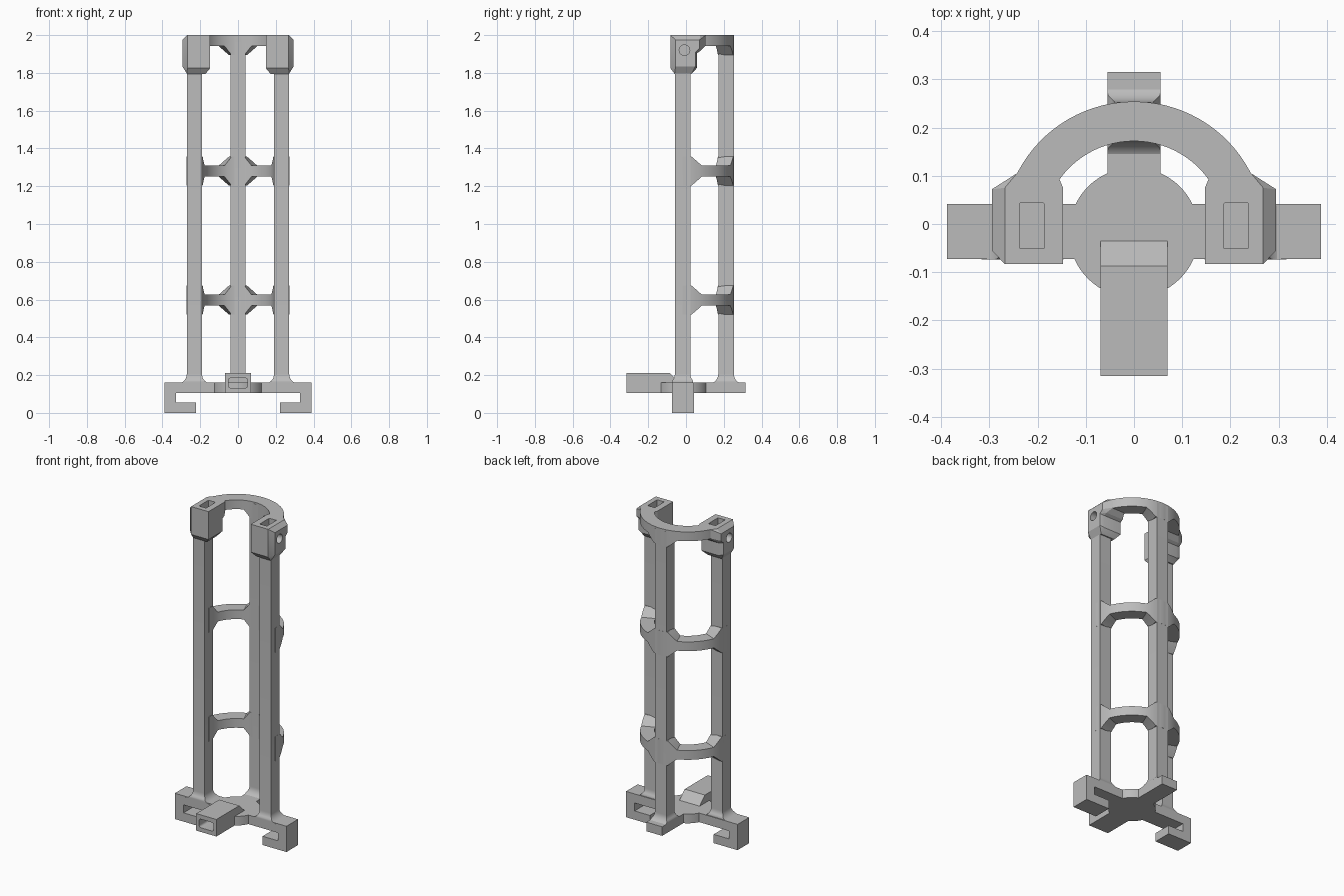
import bpy, bmesh, math
from mathutils import Vector

cube = bpy.data.objects.get("Cube")
if cube:
    bpy.data.objects.remove(cube, do_unlink=True)

grey = bpy.data.materials.new("plain grey")
grey.use_nodes = True
COLOUR = (0.5, 0.5, 0.5, 1)
grey.diffuse_color = COLOUR
grey.node_tree.nodes["Principled BSDF"].inputs["Base Color"].default_value = COLOUR

CY = -0.018              # centre of the round parts in y
R_IN, R_OUT = 0.19, 0.272
PLATE_LOW, PLATE_TOP = 0.105, 0.162


def finish(name, bm):
    bmesh.ops.recalc_face_normals(bm, faces=bm.faces)
    mesh = bpy.data.meshes.new(name)
    bm.to_mesh(mesh)
    bm.free()
    mesh.materials.append(grey)
    obj = bpy.data.objects.new(name, mesh)
    bpy.context.collection.objects.link(obj)
    return obj


def select(obj):
    bpy.ops.object.select_all(action='DESELECT')
    obj.select_set(True)
    bpy.context.view_layer.objects.active = obj


def smooth(obj):
    select(obj)
    bpy.ops.object.shade_smooth_by_angle(angle=math.radians(25))


def boolean(obj, other, operation):
    mod = obj.modifiers.new(operation.lower(), 'BOOLEAN')
    mod.operation, mod.solver, mod.object = operation, 'EXACT', other
    select(obj)
    bpy.ops.object.modifier_apply(modifier=mod.name)
    bpy.data.objects.remove(other, do_unlink=True)


def hull(name, points):
    bm = bmesh.new()
    for p in points:
        bm.verts.new(p)
    bmesh.ops.convex_hull(bm, input=bm.verts)
    bmesh.ops.dissolve_limit(bm, angle_limit=0.01, verts=bm.verts, edges=bm.edges)
    return finish(name, bm)


def box(name, xs, ys, zs):
    return hull(name, [(x, y, z) for x in xs for y in ys for z in zs])


def loft(name, sections):
    """Skin a list of equal-length point loops and cap the ends."""
    bm = bmesh.new()
    loops = [[bm.verts.new(p) for p in s] for s in sections]
    for a, b in zip(loops, loops[1:]):
        for i in range(len(a)):
            j = (i + 1) % len(a)
            bm.faces.new((a[i], a[j], b[j], b[i]))
    bm.faces.new(loops[0])
    bm.faces.new(loops[-1])
    return finish(name, bm)


def extrude(name, outline, y0, y1):
    """Extrude an outline in x and z along y."""
    return loft(name, [[(x, y, z) for x, z in outline] for y in (y0, y1)])


def cylinder(name, radius, start, end, sides=64):
    start, end = Vector(start), Vector(end)
    turn = Vector((0, 0, 1)).rotation_difference(end - start)
    ring = [turn @ Vector((radius * math.cos(a), radius * math.sin(a), 0))
            for a in (math.tau * i / sides for i in range(sides))]
    return loft(name, [[p + c for p in ring] for c in (start, end)])


# Half rings that flare into the posts
def half_ring(name, z, first, top_flat=False):
    sections = []
    keys = {first, 10, 22, 68, 80, 100, 112, 158, 170, 180 - first}
    angles = sorted(a for a in keys | set(range(0, 181, 4)) if first <= a <= 180 - first)
    for deg in angles:
        gap = min(abs(deg - post) for post in (0, 90, 180))
        flare = 0.048 * max(0, min(1, (22 - gap) / 12))
        low, high = z - 0.029 - flare, z + 0.029 + (0 if top_flat else flare)
        c, s = math.cos(math.radians(deg)), math.sin(math.radians(deg))
        sections.append([(r * c, CY + r * s, h) for r, h in
                         ((R_IN, low), (R_OUT, low), (R_OUT, high), (R_IN, high))])
    smooth(loft(name, sections))


half_ring("lower_ring", 0.597, 0)
half_ring("middle_ring", 1.28, 0)
half_ring("top_ring", 1.971, 18, top_flat=True)


# Posts with a curved foot
def post(name, cx, cy, top, spread_x, spread_y):
    sections = []
    for i in range(9):
        t = math.pi / 2 * i / 8
        off = 0.045 * (1 - math.sin(t))
        z = PLATE_TOP - 0.005 + 0.05 * (1 - math.cos(t))
        sections.append((min(off, spread_x), min(off, spread_y), z))
    sections.append((0, 0, top))
    smooth(loft(name, [[(cx + sx * (0.04 + ox), cy + sy * (0.041 + oy), z)
                        for sx, sy in ((-1, -1), (1, -1), (1, 1), (-1, 1))]
                       for ox, oy, z in sections]))


post("back_post", 0, 0.212, 1.99, 0.015, 0.045)
for side, s in (("left", 1), ("right", -1)):
    post(side + "_post", s * 0.231, CY, 1.81, 0.045, 0.015)

# Base plate: disc, back arm and hooked side arms in one piece
base = cylinder("base_plate", 0.135, (0, CY, PLATE_LOW), (0, CY, PLATE_TOP))
boolean(base, box("back_arm", (-0.055, 0.055), (0, 0.315), (PLATE_LOW, PLATE_TOP)), 'UNION')
hook = [(0, PLATE_TOP), (0.388, PLATE_TOP), (0.388, 0), (0.222, 0),
        (0.222, 0.055), (0.328, 0.055), (0.328, PLATE_LOW), (0, PLATE_LOW)]
outline = hook[1:7] + [(-x, z) for x, z in reversed(hook[1:7])]
boolean(base, extrude("side_hooks", outline, -0.073, 0.042), 'UNION')

# Front tongue with a sloped back and a rounded socket
tongue = hull("front_tongue", [(x, y, z) for x in (-0.07, 0.07) for y, z in
              ((-0.315, PLATE_LOW), (-0.315, 0.212), (-0.087, 0.212),
               (-0.035, PLATE_TOP), (-0.035, PLATE_LOW))])
socket = [(sx * 0.037 + 0.013 * math.cos(a), 0.158 + sz * 0.014 + 0.013 * math.sin(a))
          for k, (sx, sz) in enumerate(((1, 1), (-1, 1), (-1, -1), (1, -1)))
          for a in (math.pi / 2 * (k + i / 4) for i in range(5))]
boolean(tongue, extrude("socket_cutter", socket, -0.4, -0.13), 'DIFFERENCE')
boolean(base, tongue, 'UNION')
smooth(base)

# Chamfered clamp blocks with a slot on top and a screw hole outside
for side, s in (("left", 1), ("right", -1)):
    layers = [((0.147, 0.268), (-0.083, 0.057), (1.825, 2.0)),
              ((0.295,), (-0.055, 0.05), (1.835, 1.975)),
              ((0.172, 0.27), (-0.06, 0.03), (1.795,))]
    clamp = hull(side + "_clamp", [(s * x, y, z) for xs, ys, zs in layers
                                   for x in xs for y in ys for z in zs])
    boolean(clamp, box("slot_cutter", (s * 0.187, s * 0.236), (-0.051, 0.044),
                       (1.86, 2.1)), 'DIFFERENCE')
    boolean(clamp, cylinder("hole_cutter", 0.028, (s * 0.21, -0.008, 1.92),
                            (s * 0.35, -0.008, 1.92), 32), 'DIFFERENCE')
    smooth(clamp)
    # Collar joining the block to the top ring
    collar = [((0.147, 0.268), 0.05, (1.9, 2.0)), ((0.295,), 0.05, (1.91, 1.975)),
              ((0.147, 0.268), 0.075, (1.915, 2.0)), ((0.295,), 0.072, (1.93, 1.975)),
              ((0.16, 0.243), 0.105, (1.945, 2.0))]
    hull(side + "_collar", [(s * x, y, z) for xs, y, zs in collar
                            for x in xs for z in zs])
